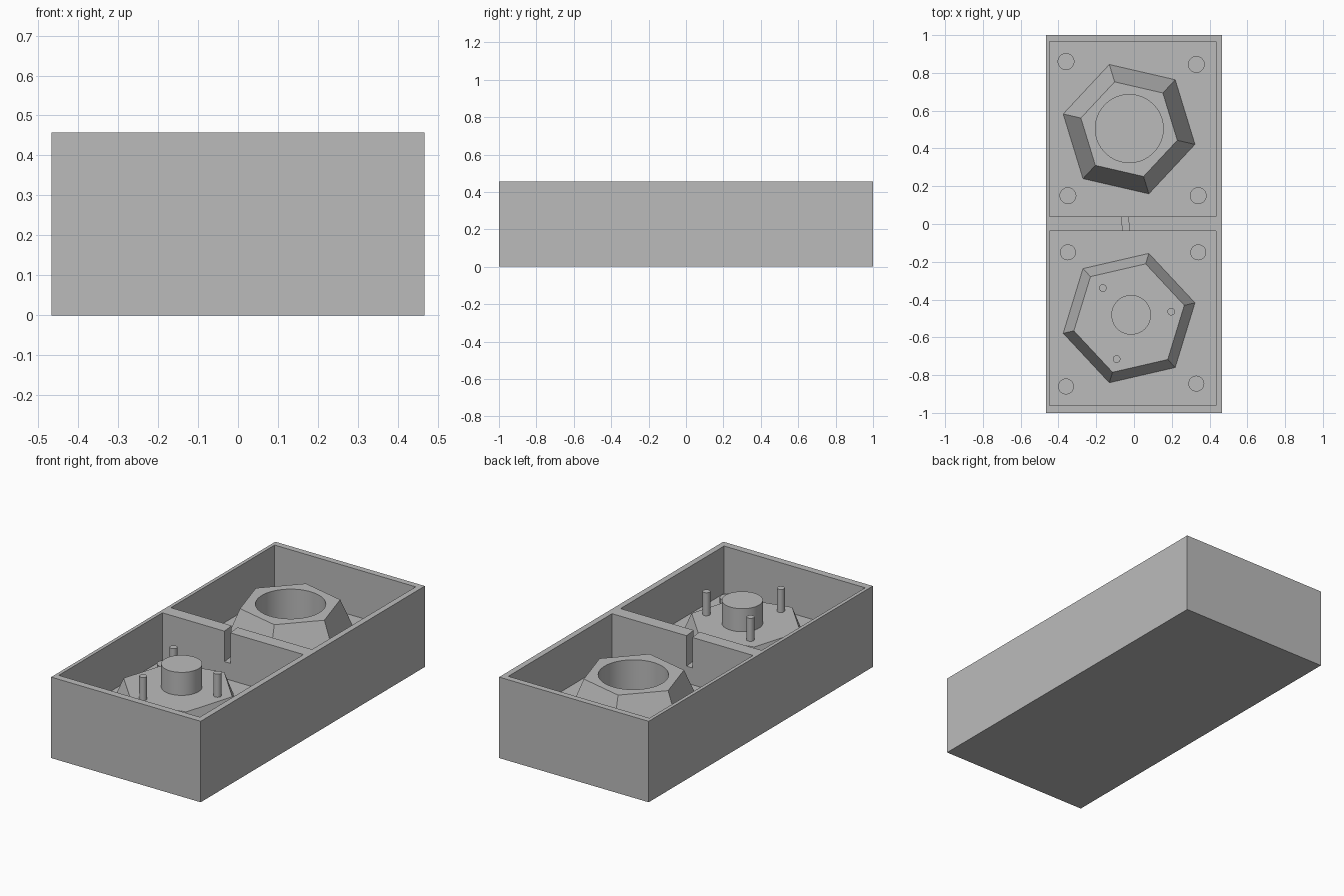
import bpy, bmesh
from math import cos, sin, radians, tau

if "Cube" in bpy.data.objects:
    bpy.data.objects.remove(bpy.data.objects["Cube"])

RIM, FLOOR = 0.457, 0.19

grey = bpy.data.materials.new("mid_grey")
grey.use_nodes = True
grey.diffuse_color = (0.5, 0.5, 0.5, 1)
grey.node_tree.nodes["Principled BSDF"].inputs["Base Color"].default_value = (0.5, 0.5, 0.5, 1)


def loft(name, low, high, z0, z1):
    """Closed solid between two outlines with the same number of points."""
    bm = bmesh.new()
    a = [bm.verts.new((x, y, z0)) for x, y in low]
    b = [bm.verts.new((x, y, z1)) for x, y in high]
    n = len(a)
    bm.faces.new(a[::-1])
    bm.faces.new(b)
    for i in range(n):
        j = (i + 1) % n
        bm.faces.new((a[i], a[j], b[j], b[i]))
    mesh = bpy.data.meshes.new(name)
    bm.to_mesh(mesh)
    bm.free()
    mesh.materials.append(grey)
    ob = bpy.data.objects.new(name, mesh)
    bpy.context.collection.objects.link(ob)
    return ob


def ring(c, r, n, turn=0):
    return [(c[0] + r * cos(radians(turn) + tau * i / n),
             c[1] + r * sin(radians(turn) + tau * i / n)) for i in range(n)]


def rect(x0, x1, y0, y1):
    return [(x0, y0), (x1, y0), (x1, y1), (x0, y1)]


def box(name, x0, x1, y0, y1, z0, z1):
    outline = rect(x0, x1, y0, y1)
    return loft(name, outline, outline, z0, z1)


def cylinder(name, c, r, z0, z1, n=48):
    return loft(name, ring(c, r, n), ring(c, r, n), z0, z1)


def smooth(ob):
    bpy.ops.object.select_all(action="DESELECT")
    ob.select_set(True)
    bpy.context.view_layer.objects.active = ob
    bpy.ops.object.shade_smooth_by_angle(angle=radians(30))


def cut(ob, cutters):
    """Subtract the cutters, bake the result and remove them."""
    for c in cutters:
        c.hide_render = True
        mod = ob.modifiers.new("cut", "BOOLEAN")
        mod.operation, mod.solver, mod.object = "DIFFERENCE", "EXACT", c
    graph = bpy.context.evaluated_depsgraph_get()
    baked = bpy.data.meshes.new_from_object(ob.evaluated_get(graph))
    ob.modifiers.clear()
    ob.data = baked
    for c in cutters:
        bpy.data.objects.remove(c)


# Two-bay tray with a slanted slot through the divider
tray = box("tray", -0.467, 0.467, -1, 1, 0, RIM)
corners = [(-0.36, 0.86), (0.33, 0.845), (-0.35, 0.15), (0.34, 0.15)]
slot = [(-0.056, -0.06), (-0.02, -0.06), (-0.034, 0.06), (-0.07, 0.06)]
cutters = [box("front_bay", -0.447, 0.434, -0.96, -0.036, FLOOR, 0.6),
           box("back_bay", -0.447, 0.434, 0.04, 0.965, FLOOR, 0.6),
           loft("slot", slot, slot, 0.285, 0.6)]
# Locating sockets in the back bay
cutters += [cylinder("socket", c, 0.042, FLOOR - 0.05, FLOOR + 0.02, 32) for c in corners]
cut(tray, cutters)
smooth(tray)

# Matching locating pegs in the front bay
for i, (x, y) in enumerate(corners):
    smooth(cylinder(f"locating_peg_{i + 1}", (x, -y), 0.042, FLOOR - 0.01, FLOOR + 0.05, 32))

# Back bay: tall tapered hexagon with a round bore
mid = (-0.026, 0.502)
collar = loft("back_hexagon", ring(mid, 0.358, 6, -13), ring(mid, 0.262, 6, -13), FLOOR, 0.413)
cut(collar, [cylinder("bore", (-0.025, 0.505), 0.18, 0, 0.6, 64)])
smooth(collar)

# Front bay: low tapered hexagon with a centre post and three pins
mid = (-0.026, -0.498)
DECK = 0.325
loft("front_hexagon", ring(mid, 0.358, 6, 13), ring(mid, 0.3, 6, 13), FLOOR, DECK)
smooth(cylinder("centre_post", (-0.015, -0.481), 0.105, DECK - 0.01, RIM - 0.002))
for i, p in enumerate(ring((-0.02, -0.506), 0.221, 3, 11)):
    smooth(cylinder(f"pin_{i + 1}", p, 0.02, DECK - 0.01, RIM - 0.002, 24))
